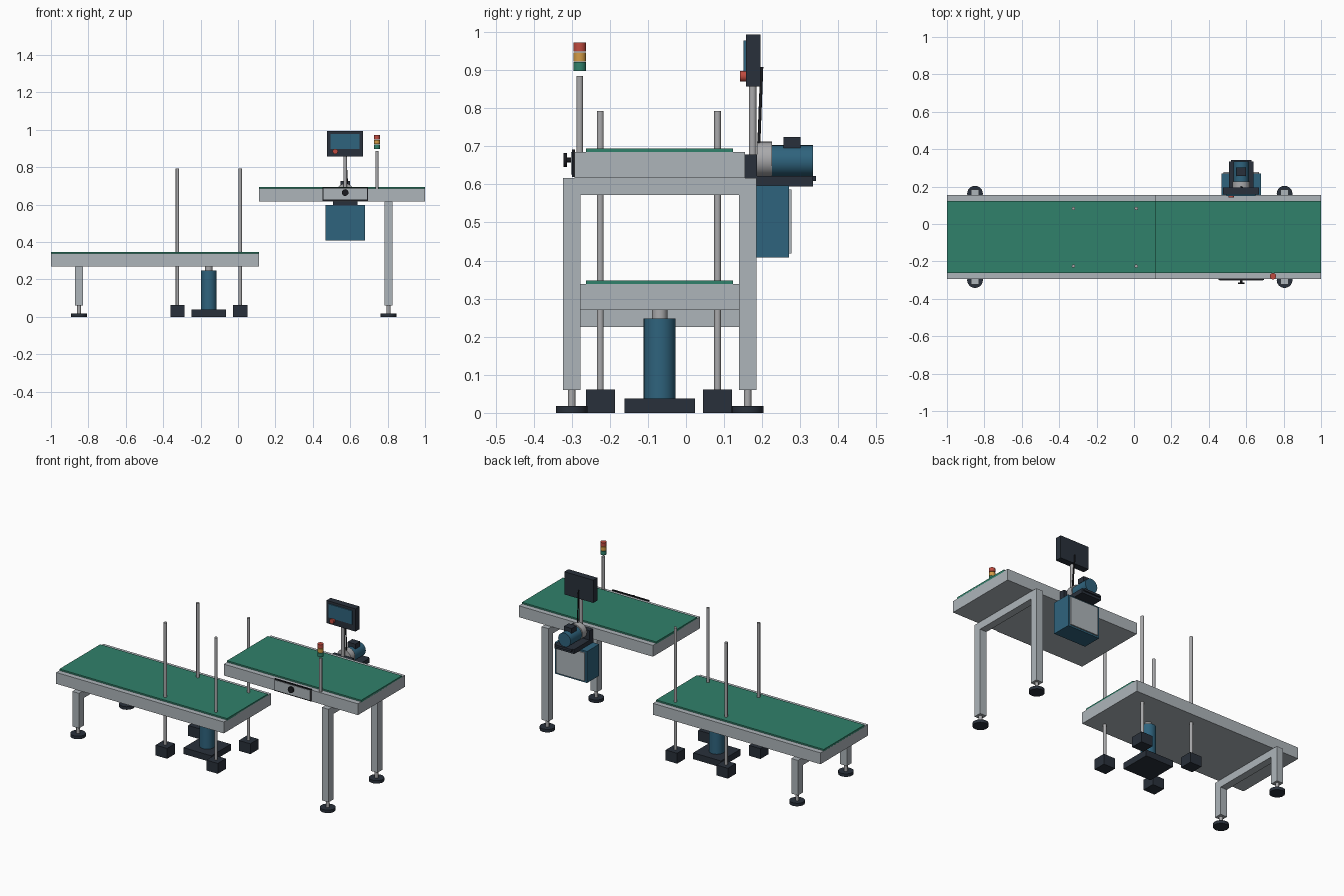
import bpy, bmesh, math
from mathutils import Vector

if "Cube" in bpy.data.objects:
    bpy.data.objects.remove(bpy.data.objects["Cube"])


def material(name, rgb):
    m = bpy.data.materials.new(name)
    m.diffuse_color = (*rgb, 1)
    m.use_nodes = True
    m.node_tree.nodes["Principled BSDF"].inputs["Base Color"].default_value = m.diffuse_color
    return m


GREY = material("frame grey", (0.42, 0.46, 0.49))
STEEL = material("bare steel", (0.40, 0.40, 0.41))
GREEN = material("belt green", (0.03, 0.22, 0.145))
BLUE = material("machine blue", (0.028, 0.125, 0.205))
DARK = material("dark slate", (0.022, 0.030, 0.043))
BLACK = material("rubber black", (0.010, 0.011, 0.014))
RED = material("signal red", (0.52, 0.07, 0.05))
AMBER = material("signal amber", (0.66, 0.33, 0.06))


def finish(name, bm, mat):
    me = bpy.data.meshes.new(name)
    bm.to_mesh(me)
    bm.free()
    me.materials.append(mat)
    ob = bpy.data.objects.new(name, me)
    bpy.context.collection.objects.link(ob)
    return ob


def box(name, mat, x, y, z):
    """Box from (min, max) ranges along each axis."""
    bm = bmesh.new()
    bmesh.ops.create_cube(bm, size=1)
    for v in bm.verts:
        for i, (lo, hi) in enumerate((x, y, z)):
            v.co[i] = (lo + hi) / 2 + v.co[i] * (hi - lo)
    return finish(name, bm, mat)


def rod(name, mat, a, b, r, sides=24):
    """Cylinder of radius r running from point a to point b."""
    a, b = Vector(a), Vector(b)
    bm = bmesh.new()
    bmesh.ops.create_cone(bm, cap_ends=True, segments=sides, radius1=r,
                          radius2=r, depth=(b - a).length)
    for f in bm.faces:
        f.smooth = len(f.verts) == 4
    for e in bm.edges:
        e.smooth = e.calc_face_angle(0) < math.radians(40)
    ob = finish(name, bm, mat)
    ob.rotation_mode = 'QUATERNION'
    ob.rotation_quaternion = (b - a).to_track_quat('Z', 'Y')
    ob.location = (a + b) / 2
    return ob


def leg_frame(tag, x, top):
    """Inverted U frame with levelling feet, symmetric about CY."""
    bm = bmesh.new()
    outer, inner, bar = 0.254, 0.208, 0.045
    pts = [(-outer, 0.06), (-outer, top), (outer, top), (outer, 0.06),
           (inner, 0.06), (inner, top - bar), (-inner, top - bar), (-inner, 0.06)]
    face = bm.faces.new([bm.verts.new((x - 0.022, CY + y, z)) for y, z in pts])
    ext = bmesh.ops.extrude_face_region(bm, geom=[face])
    for v in ext["geom"]:
        if isinstance(v, bmesh.types.BMVert):
            v.co.x += 0.044
    bmesh.ops.recalc_face_normals(bm, faces=bm.faces)
    finish(tag + "_leg_frame", bm, GREY)
    for side in (-1, 1):
        y = CY + side * 0.231
        rod(tag + "_foot_stem", STEEL, (x, y, 0.015), (x, y, 0.065), 0.010)
        rod(tag + "_foot_pad", DARK, (x, y, 0), (x, y, 0.018), 0.042)


CY = -0.069          # centre line of the conveyors

# Two conveyor decks at different heights
for tag, x0, x1, z in (("lower", -1.0, 0.111, 0.27), ("upper", 0.111, 1.0, 0.617)):
    top = z + 0.068
    box(tag + "_deck", GREY, (x0, x1), (CY - 0.224, CY + 0.224), (z, top))
    box(tag + "_belt", GREEN, (x0, x1), (CY - 0.193, CY + 0.193), (top - 0.004, top + 0.009))

leg_frame("lower", -0.85, 0.27)
leg_frame("upper", 0.805, 0.617)

# Four vertical guide rods on block bases
for x in (-0.324, 0.012):
    for y in (CY - 0.156, CY + 0.152):
        box("guide_base", DARK, (x - 0.038, x + 0.038), (y - 0.038, y + 0.038), (0, 0.062))
        rod("guide_rod", STEEL, (x, y, 0.06), (x, y, 0.793), 0.009)

# Lifting cylinder
JX = -0.156
box("lift_base", DARK, (JX - 0.092, JX + 0.092), (CY - 0.092, CY + 0.092), (0, 0.038))
rod("lift_cylinder", BLUE, (JX, CY, 0.038), (JX, CY, 0.248), 0.042, 32)
rod("lift_piston", STEEL, (JX, CY, 0.248), (JX, CY, 0.272), 0.020)

# Signal tower
SX, SY = 0.743, -0.279
rod("signal_pole", STEEL, (SX, SY, 0.68), (SX, SY, 0.885), 0.009)
for name, mat, z in (("green", GREEN, 0.898), ("amber", AMBER, 0.923), ("red", RED, 0.949)):
    rod("signal_lamp_" + name, mat, (SX, SY, z), (SX, SY, z + 0.023), 0.017)

# Side panel with knob on the front of the upper deck
MX = 0.573
box("panel_back", BLACK, (MX - 0.121, MX + 0.121), (-0.299, -0.292), (0.619, 0.692))
box("panel_face", GREY, (MX - 0.116, MX + 0.116), (-0.302, -0.298), (0.626, 0.685))
rod("panel_knob_stem", BLACK, (MX, -0.30, 0.664), (MX, -0.313, 0.664), 0.006)
rod("panel_knob", BLACK, (MX, -0.312, 0.664), (MX, -0.322, 0.664), 0.018)

# Drive motor on its bracket behind the upper deck
box("motor_bracket", DARK, (MX - 0.065, MX + 0.065), (0.153, 0.186), (0.615, 0.678))
box("motor_platform", DARK, (MX - 0.065, MX + 0.065), (0.150, 0.334), (0.595, 0.622))
rod("gearbox", STEEL, (MX, 0.186, 0.666), (MX, 0.226, 0.666), 0.046, 32)
rod("motor_body", BLUE, (MX, 0.226, 0.662), (MX, 0.333, 0.662), 0.041, 32)
box("motor_terminal_box", DARK, (MX - 0.026, MX + 0.026), (0.256, 0.301), (0.695, 0.725))
box("platform_lip", DARK, (MX - 0.055, MX + 0.055), (0.330, 0.342), (0.609, 0.622))

# Electrical cabinet
box("cabinet", BLUE, (MX - 0.106, MX + 0.106), (0.155, 0.270), (0.408, 0.597))
box("cabinet_door", GREY, (MX - 0.094, MX + 0.094), (0.268, 0.277), (0.418, 0.587))

# Operator display on a post, with stop button and cable
rod("display_post", STEEL, (MX, 0.175, 0.675), (MX, 0.175, 0.86), 0.010)
box("display_case", DARK, (MX - 0.096, MX + 0.096), (0.157, 0.196), (0.857, 0.993))
box("display_screen", BLUE, (MX - 0.079, MX + 0.077), (0.151, 0.158), (0.897, 0.978))
rod("stop_button", RED, (0.52, 0.158, 0.884), (0.52, 0.142, 0.884), 0.014)
rod("display_cable", BLACK, (MX + 0.012, 0.191, 0.70), (MX, 0.199, 0.908), 0.004, 12)
